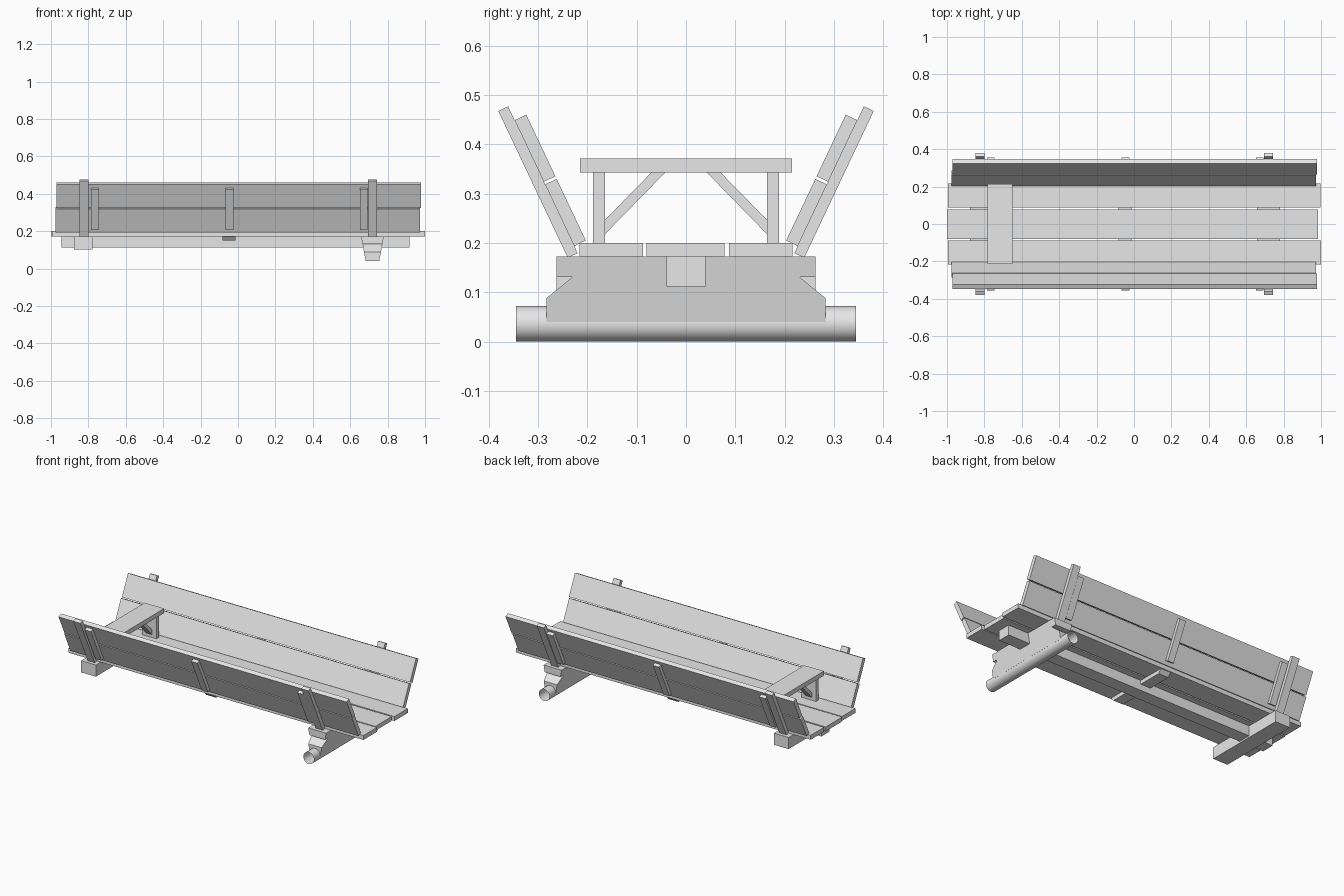
import bpy, bmesh, math
from mathutils import Matrix, Vector

cube = bpy.data.objects.get("Cube")
if cube:
    bpy.data.objects.remove(cube, do_unlink=True)

grey = bpy.data.materials.new("plain_grey")
grey.use_nodes = True
grey.diffuse_color = (0.8, 0.8, 0.8, 1)
grey.node_tree.nodes["Principled BSDF"].inputs["Base Color"].default_value = (0.8, 0.8, 0.8, 1)


def finish(name, bm):
    mesh = bpy.data.meshes.new(name)
    bm.to_mesh(mesh)
    bm.free()
    mesh.materials.append(grey)
    obj = bpy.data.objects.new(name, mesh)
    bpy.context.collection.objects.link(obj)
    return obj


def prism(name, profile, x0, x1, taper=None):
    """Extrude a (y, z) outline along x; taper maps z to a half width about the middle."""
    bm = bmesh.new()
    mid = (x0 + x1) / 2
    rings = []
    for side, x in ((-1, x0), (1, x1)):
        rings.append([bm.verts.new((mid + side * taper(z) if taper else x, y, z))
                      for y, z in profile])
    bm.faces.new(rings[0])
    bm.faces.new(rings[1])
    n = len(profile)
    for i in range(n):
        j = (i + 1) % n
        bm.faces.new((rings[0][i], rings[0][j], rings[1][j], rings[1][i]))
    bmesh.ops.recalc_face_normals(bm, faces=bm.faces)
    return finish(name, bm)


def box(name, x0, x1, y0, y1, z0, z1):
    return prism(name, [(y0, z0), (y1, z0), (y1, z1), (y0, z1)], x0, x1)


# Floor planks
FLOOR, TOP = 0.173, 0.2
box("floor_plank_front", -0.995, 1.0, -0.216, -0.087, FLOOR, TOP)
box("floor_plank_middle", -1.0, 0.985, -0.08, 0.078, FLOOR, TOP)
box("floor_plank_back", -0.995, 0.998, 0.087, 0.216, FLOOR, TOP)

# Underframe
box("centre_beam", -0.944, 0.917, -0.04, 0.04, 0.112, FLOOR)
box("front_bolster", -0.878, -0.778, -0.262, 0.262, 0.102, FLOOR)
prism("floor_cleat", [(-0.21, FLOOR), (-0.19, 0.15), (0.19, 0.15), (0.21, FLOOR)], -0.082, -0.014)

# Axle block with notched ends, narrowing downwards
half = [(0.283, 0.04), (0.283, 0.088), (0.23, 0.131), (0.262, 0.131), (0.262, FLOOR)]
outline = half + [(-y, z) for y, z in reversed(half)]
prism("axle_block", outline, 0.658, 0.78,
      lambda z: 0.036 + 0.025 * (z - 0.04) / (FLOOR - 0.04))

# Open axle tube
bm = bmesh.new()
bmesh.ops.create_cone(bm, cap_ends=False, segments=24, radius1=0.036, radius2=0.036, depth=0.688,
                      matrix=Matrix.Translation((0.719, 0, 0.036)) @ Matrix.Rotation(math.pi / 2, 4, "X"))
for f in bm.faces:
    f.smooth = True
finish("axle_tube", bm)

# Leaning sides, measured along the slope and outwards from the inner face
ORIGIN, ALONG, OUT = Vector((0.203, 0.205)), Vector((0.428, 0.904)), Vector((0.904, -0.428))


def leaning(name, side, x0, x1, a0, a1, o0, o1):
    pts = [ORIGIN + ALONG * a + OUT * o for a, o in ((a0, o0), (a1, o0), (a1, o1), (a0, o1))]
    prism(name, [(side * p.x, p.y) for p in pts], x0, x1)


for label, side in (("front", -1), ("back", 1)):
    leaning(label + "_lower_side_plank", side, -0.975, 0.974, 0, 0.138, 0, 0.026)
    leaning(label + "_upper_side_plank", side, -0.971, 0.978, 0.144, 0.282, 0, 0.026)
    for i, x in enumerate((-0.824, 0.719)):
        leaning(f"{label}_stake_{i + 1}", side, x - 0.024, x + 0.024, -0.016, 0.313, 0.026, 0.048)
    for i, x in enumerate((-0.766, -0.046, 0.672)):
        leaning(f"{label}_batten_{i + 1}", side, x - 0.021, x + 0.021, 0.022, 0.262, 0.026, 0.046)

# Bench with legs and diagonal braces
box("bench_seat", -0.782, -0.65, -0.215, 0.215, 0.343, 0.371)
for label, side in (("front", -1), ("back", 1)):
    box(label + "_bench_leg", -0.765, -0.667, *sorted((side * 0.164, side * 0.188)), TOP, 0.343)
    brace = [(0.164, 0.218), (0.042, 0.343), (0.07, 0.343), (0.164, 0.247)]
    prism(label + "_bench_brace", [(side * y, z) for y, z in brace], -0.736, -0.696)
